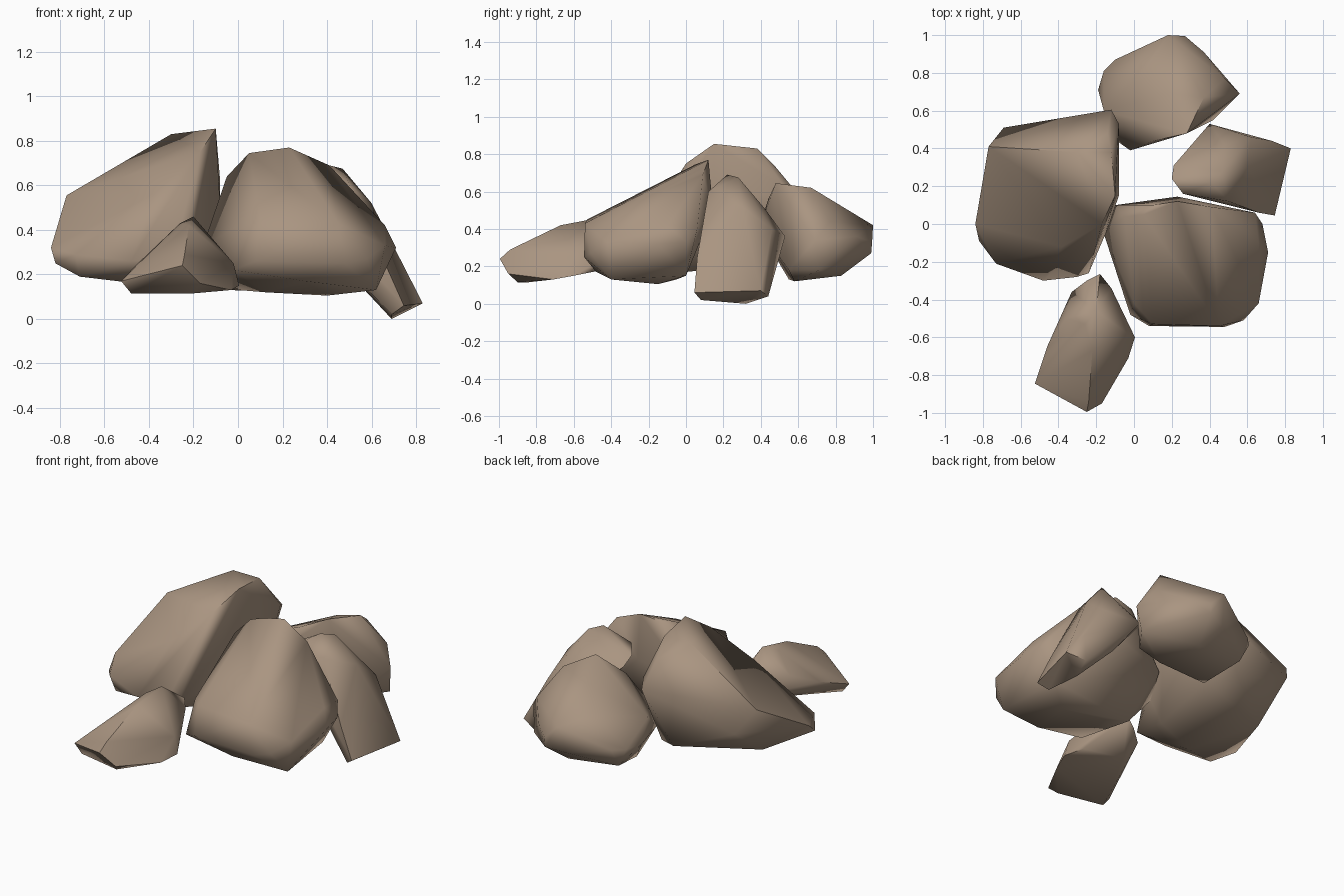
import bpy, bmesh, math

stone = bpy.data.materials.new("brown stone")
stone.diffuse_color = (0.40, 0.30, 0.22, 1)


def boulder(name, pts):
    """A chiselled stone: the hull of its corner points, softly shaded."""
    bm = bmesh.new()
    for p in pts:
        bm.verts.new(p)
    res = bmesh.ops.convex_hull(bm, input=bm.verts[:])
    junk = {g for g in res["geom_interior"] + res["geom_unused"]
            if isinstance(g, bmesh.types.BMVert)}
    bmesh.ops.delete(bm, geom=list(junk), context='VERTS')
    bmesh.ops.recalc_face_normals(bm, faces=bm.faces[:])
    me = bpy.data.meshes.new(name)
    bm.to_mesh(me)
    bm.free()
    me.materials.append(stone)
    ob = bpy.data.objects.new(name, me)
    bpy.context.collection.objects.link(ob)
    bpy.ops.object.select_all(action='DESELECT')
    ob.select_set(True)
    bpy.context.view_layer.objects.active = ob
    bpy.ops.object.shade_smooth_by_angle(angle=math.radians(68))


# Tall boulder on the left
boulder("left_boulder", [
    (-.10, .15, .855), (-.12, .38, .83), (-.30, .38, .83), (-.14, .48, .73),
    (-.48, .40, .70), (-.77, .41, .555), (-.69, .51, .42), (-.12, .605, .58),
    (-.08, .53, .62), (-.08, .15, .50), (-.17, 0, .75), (-.38, -.12, .56),
    (-.84, 0, .32), (-.82, -.09, .25), (-.73, -.21, .29), (-.71, -.18, .19),
    (-.48, -.30, .26), (-.30, -.28, .26), (-.24, -.26, .24), (-.15, -.05, .35),
    (-.50, -.12, .165), (-.20, 0, .17), (-.15, .45, .22), (-.30, .55, .26),
    (-.70, .25, .23)])

# Large boulder at the front right
boulder("front_boulder", [
    (.05, .05, .745), (.10, .10, .75), (.23, .12, .77), (.41, .09, .69),
    (-.05, .04, .64), (-.10, .10, .42), (-.16, -.05, .32), (.0, -.42, .42),
    (.10, -.53, .45), (.45, -.54, .43), (-.02, -.48, .22), (.08, -.54, .26),
    (.48, -.545, .25), (.58, -.51, .27), (.66, -.42, .33), (.62, -.40, .13),
    (.66, -.10, .42), (.71, -.15, .32), (.68, 0, .33), (.64, .06, .40),
    (.23, .145, .50), (.58, 0, .15), (.40, -.15, .105), (0, -.05, .13),
    (.12, -.10, .12), (.30, -.48, .17)])

# Slab leaning down to the ground on the right
boulder("leaning_slab", [
    (.20, .24, .57), (.21, .31, .52), (.33, .43, .43), (.26, .16, .60),
    (.41, .22, .69), (.47, .28, .675), (.60, .30, .52), (.48, .42, .51),
    (.40, .53, .36), (.62, .46, .40), (.83, .40, .07), (.745, .045, .06),
    (.69, .32, 0), (.69, .08, .02), (.66, .06, .25), (.50, .12, .60),
    (.55, .47, .15), (.45, .13, .30), (.73, .44, .20), (.72, .44, .04)])

# Boulder at the back
boulder("back_boulder", [
    (.28, .48, .645), (.10, .44, .56), (.20, .69, .57), (.37, .67, .62),
    (0, .65, .48), (-.16, .60, .42), (-.19, .71, .30), (-.16, .81, .30),
    (-.10, .87, .30), (.05, .81, .46), (.18, 1, .42), (.27, .995, .33),
    (.27, .99, .27), (.15, .95, .25), (.37, .91, .36), (.48, .77, .44),
    (.56, .69, .34), (.54, .71, .18), (.42, .55, .18), (-.02, .39, .40),
    (-.12, .46, .30), (-.05, .55, .13), (.30, .58, .12), (-.10, .80, .18),
    (.22, .83, .15)])

# Small wedge stone at the front
boulder("small_stone", [
    (-.20, -.46, .46), (-.26, -.53, .43), (-.18, -.265, .32), (-.25, -.30, .29),
    (-.33, -.36, .25), (-.36, -.50, .31), (-.46, -.65, .24), (-.525, -.845, .17),
    (-.48, -.84, .115), (-.25, -.995, .24), (-.24, -.94, .29), (-.17, -.95, .16),
    (-.03, -.71, .13), (.005, -.60, .15), (-.02, -.59, .25), (-.12, -.34, .30),
    (-.22, -.67, .42), (-.20, -.90, .115), (-.05, -.50, .17), (-.30, -.45, .18)])
